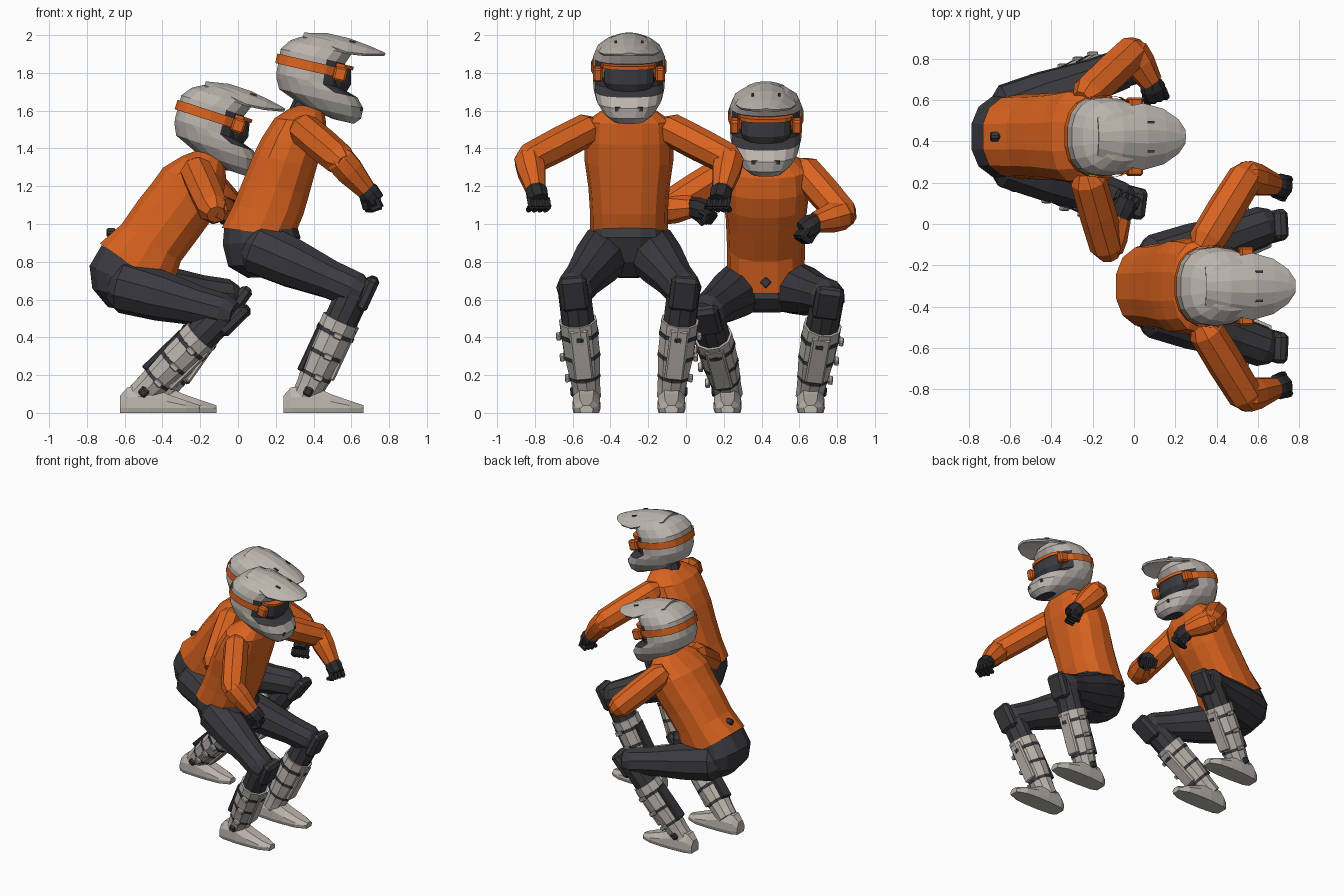
import bpy, bmesh, math
from mathutils import Vector, Matrix

if "Cube" in bpy.data.objects:
    bpy.data.objects.remove(bpy.data.objects["Cube"])


def material(name, rgb):
    m = bpy.data.materials.new(name)
    m.use_nodes = True
    m.diffuse_color = (*rgb, 1)
    m.node_tree.nodes["Principled BSDF"].inputs["Base Color"].default_value = (*rgb, 1)
    return m


ORANGE = material("orange jersey", (0.70, 0.125, 0.014))
GREY = material("warm grey", (0.50, 0.46, 0.42))
DARK = material("charcoal", (0.042, 0.042, 0.05))
BLACK = material("glove black", (0.024, 0.024, 0.028))


def finish(name, bm, mats, matrix=None):
    bmesh.ops.recalc_face_normals(bm, faces=bm.faces)
    mesh = bpy.data.meshes.new(name)
    bm.to_mesh(mesh)
    bm.free()
    for m in mats:
        mesh.materials.append(m)
    obj = bpy.data.objects.new(name, mesh)
    if matrix:
        obj.matrix_world = matrix
    bpy.context.collection.objects.link(obj)
    return obj


def loft(name, rings, mats, matrix=None, dark=None, drop=None, closed=True):
    """Skin a list of point rings; dark(c) picks material 1, drop(c) removes faces."""
    bm = bmesh.new()
    loops = [[bm.verts.new(p) for p in ring] for ring in rings]
    n = len(loops[0])
    for a, b in zip(loops, loops[1:]):
        for i in range(n):
            bm.faces.new((a[i], a[(i + 1) % n], b[(i + 1) % n], b[i]))
    if closed:
        bm.faces.new(loops[0])
        bm.faces.new(loops[-1])
    bm.normal_update()
    if dark:
        for f in bm.faces:
            f.material_index = int(dark(f.calc_center_median()))
    if drop:
        gone = [f for f in bm.faces if drop(f.calc_center_median())]
        bmesh.ops.delete(bm, geom=gone, context="FACES")
    return finish(name, bm, mats, matrix)


def section(back, front, half, y=0, n=14, p=0.8):
    """Rounded cross-section spanning a back and a front (x, z) point."""
    b, f = Vector((back[0], y, back[1])), Vector((front[0], y, front[1]))
    pts = []
    for i in range(n):
        a = math.tau * (i + 0.5) / n
        c, s = math.cos(a), math.sin(a)
        pts.append((b + f) / 2 + (f - b) / 2 * math.copysign(abs(c) ** p, c)
                   + Vector((0, half * math.copysign(abs(s) ** p, s), 0)))
    return pts


def frame(d):
    """Side and forward axes for a limb running along d."""
    side = d.cross(Vector((1, 0, 0.3))).normalized()
    return side, side.cross(d).normalized()


def tube(name, a, b, stations, mat, n=8):
    """Faceted limb; stations are (fraction along, radius)."""
    a, b = Vector(a), Vector(b)
    s, f = frame((b - a).normalized())
    rings = []
    for t, r in stations:
        rings.append([a.lerp(b, t) + r * (s * math.cos(k) + f * math.sin(k))
                      for k in (math.tau * (i + 0.5) / n for i in range(n))])
    return loft(name, rings, [mat])


def block(name, centre, size, mat, rot=None, bevel=0.2):
    bm = bmesh.new()
    bmesh.ops.create_cube(bm, size=1)
    bmesh.ops.scale(bm, vec=size, verts=bm.verts)
    if bevel:
        bmesh.ops.bevel(bm, geom=bm.edges[:], offset=min(size) * bevel, segments=1, affect="EDGES")
    m = Matrix.Translation(centre) @ (rot.to_4x4() if rot else Matrix())
    return finish(name, bm, [mat], m)


def axes(x, y, z):
    return Matrix((x, y, z)).transposed()


def helmet(pre, centre, pitch):
    m = Matrix.Translation(centre) @ Matrix.Rotation(math.radians(pitch), 4, "Y")
    # height, back, front, half width
    levels = [(-.20, .13, .245, .08), (-.165, -.05, .277, .135), (-.11, -.185, .278, .175),
              (-.06, -.21, .235, .188), (-.03, -.218, .14, .19), (.10, -.224, .13, .19),
              (.155, -.185, .15, .17), (.20, -.11, .12, .12), (.218, -.05, .07, .06)]
    loft(pre + "helmet_shell", [section((b, w), (f, w), h, n=18) for w, b, f, h in levels],
         [GREY, DARK], m,
         dark=lambda c: (c.x > .05 and -.06 < c.z < .1) or c.z < -.199)
    # goggles: lens, frame, strap and strap clips
    loft(pre + "goggle_lens", [section((-.02, w), (f, w), h) for w, f, h in
                               ((-.06, .165, .11), (.0, .185, .14), (.09, .165, .14))], [DARK], m)
    loft(pre + "goggle_frame", [section((-.02, w), (.178, w), .148) for w in (.075, .095)],
         [ORANGE], m)
    loft(pre + "goggle_strap", [section((-.236, w), (.15, w), .2, n=18) for w in (.02, .072)],
         [ORANGE], m, drop=lambda c: c.x > .12, closed=False)
    for s in (-1, 1):
        clip = block(pre + "strap_clip", (0, 0, 0), (.07, .05, .075), ORANGE)
        clip.matrix_world = m @ Matrix.Translation((.115, s * .165, .04))
        vent = block(pre + "peak_vent", (0, 0, 0), (.035, .012, .008), DARK, bevel=0)
        vent.matrix_world = m @ Matrix.Translation((.14, s * .07, .222))
        mouth = block(pre + "chin_vent", (0, 0, 0), (.008, .04, .022), DARK, bevel=0)
        mouth.matrix_world = m @ Matrix.Translation((.266, s * .055, -.115))
    # peak: curved plate narrowing to the tip
    bm = bmesh.new()
    rows = []
    for u, half, w, droop in ((-.12, .09, .205, .02), (0, .135, .232, .06), (.12, .158, .232, .075),
                              (.22, .13, .218, .05), (.29, .08, .204, .02), (.322, .03, .197, .005)):
        rows.append([bm.verts.new((u, half * t, w - droop * t * t)) for t in (-1, -.6, -.2, .2, .6, 1)])
    for a, b in zip(rows, rows[1:]):
        for i in range(5):
            bm.faces.new((a[i], a[i + 1], b[i + 1], b[i]))
    peak = finish(pre + "helmet_peak", bm, [GREY], m)
    mod = peak.modifiers.new("thickness", "SOLIDIFY")
    mod.thickness = .014
    mod.offset = 0


def arm(pre, shoulder, elbow, wrist, hand):
    s, e, w, h = map(Vector, (shoulder, elbow, wrist, hand))
    tube(pre + "upper_arm", s, e, [(-.15, .05), (0, .088), (.5, .09), (1, .085), (1.15, .05)], ORANGE)
    tube(pre + "forearm", e, w, [(-.25, .05), (0, .082), (.4, .08), (1.05, .056)], ORANGE)
    # glove: palm, curled fingers and thumb
    d = (h - w).normalized()
    tube(pre + "glove_palm", w - d * .02, w + d * .09, [(0, .045), (.5, .062), (1, .055)], BLACK)
    side = d.cross(Vector((0, 0, 1))).normalized()
    down = side.cross(d).normalized() * -1
    for i in range(4):
        k = w + d * .075 + side * (i - 1.5) * .031
        tube(pre + "finger", k, k + d * .05 + down * .015, [(0, .019), (1, .019)], BLACK, 6)
        k += d * .045 + down * .008
        tube(pre + "fingertip", k, k + down * .055 - d * .02, [(0, .019), (1, .015)], BLACK, 6)
    t = w + d * .04 + down * .04
    tube(pre + "thumb", t, t + d * .05 + down * .03, [(0, .022), (1, .016)], BLACK, 6)


def leg(pre, out, hip, knee, ankle):
    h, k, a = map(Vector, (hip, knee, ankle))
    tube(pre + "thigh", h, k, [(-.12, .09), (0, .145), (.35, .135), (.75, .105), (1, .1), (1.1, .07)], DARK, 10)
    tube(pre + "shin", k, a, [(-.08, .07), (.05, .09), (.5, .09)], DARK, 10)
    up = (k - a).normalized()
    side = Vector((0, 1, 0))
    side = (side - up * side.dot(up)).normalized()
    fwd = side.cross(up)
    rot = axes(fwd, side, up)
    block(pre + "knee_pad", k + fwd * .065 + up * .01, (.07, .15, .19), DARK, rot, .3)
    # boot shaft, calf panel and shin plate
    top = a.lerp(k, .7)
    tube(pre + "boot_shaft", a - up * .04, top, [(0, .075), (.15, .078), (.55, .098), (1, .103)], GREY, 10)
    block(pre + "calf_panel", a.lerp(top, .52) - fwd * .088, (.03, .09, .27), DARK, rot)
    block(pre + "shin_plate", a.lerp(top, .6) + fwd * .085, (.03, .10, .29), GREY, rot, .3)
    block(pre + "shin_badge", a.lerp(top, .82) + fwd * .1, (.006, .03, .025), DARK, rot, 0)
    # straps with outer buckles
    for t, r in ((.22, .086), (.52, .1), (.82, .106)):
        c = a.lerp(top, t)
        tube(pre + "boot_strap", c - up * .011, c + up * .011, [(0, r), (1, r)], DARK, 10)
        block(pre + "buckle", c + side * out * (r + .005) + fwd * .02, (.05, .025, .03), GREY, rot)
    block(pre + "ankle_pivot", a + side * out * .07, (.05, .03, .05), DARK, rot, .35)
    # foot: distance from heel, top, half width
    x0 = a.x - .135
    rings = []
    for x, z, w in ((0, .09, .045), (.04, .135, .065), (.16, .145, .075), (.25, .10, .075), (.35, .065, .068), (.425, .04, .035)):
        rings.append([Vector((x0 + x, a.y + w * s, q)) for s, q in
                      ((-.9, 0), (-1, .025), (-.95, z * .6), (-.5, z), (.5, z), (.95, z * .6), (1, .025), (.9, 0))])
    loft(pre + "boot_foot", rings, [GREY])


def rider(pre, y, torso, pelvis, neck, head, pitch, limbs):
    loft(pre + "jersey", [section(b, f, h, y) for b, f, h in torso], [ORANGE])
    loft(pre + "pelvis", [section(b, f, h, y) for b, f, h in pelvis], [DARK])
    (x, z), (x2, z2) = neck
    tube(pre + "neck", (x, y, z), (x2, y, z2), [(0, .1), (.5, .09), (1, .1)], DARK, 10)
    helmet(pre, (head[0], y, head[1]), pitch)
    for name, out, arm_pts, leg_pts in limbs:
        arm(pre + name, *arm_pts)
        leg(pre + name, out, *leg_pts)


# tall rider: symmetric limbs
Y = -.302
tall = [(name, s,
         [(x, Y + s * w, z) for x, w, z in ((.35, .22, 1.5), (.54, .53, 1.34), (.67, .495, 1.19), (.73, .475, 1.12))],
         [(x, Y + s * w, z) for x, w, z in ((.11, .11, .87), (.62, .29, .65), (.375, .225, .12))])
        for name, s in (("right_", -1), ("left_", 1))]
rider("tall_rider_", Y,
      [((-.09, .98), (.30, .93), .205), ((-.03, 1.1), (.35, 1.05), .207), ((.025, 1.235), (.38, 1.155), .215),
       ((.08, 1.37), (.42, 1.3), .235), ((.125, 1.46), (.455, 1.42), .235), ((.19, 1.56), (.47, 1.53), .225),
       ((.26, 1.605), (.46, 1.59), .15), ((.31, 1.63), (.44, 1.62), .09)],
      [((-.075, 1.0), (.31, 1.01), .195), ((-.085, .89), (.335, .93), .21), ((-.055, .775), (.28, .8), .17),
       ((.05, .715), (.2, .72), .08)],
      ((.35, 1.54), (.41, 1.72)), (.42, 1.78), 13, tall)

# crouching rider: each limb posed on its own
Y = .423
low = [("right_", -1, [(-.22, .21, 1.28), (-.13, -.11, 1.08), (-.07, .03, 1.09), (-.04, .1, 1.07)],
        [(-.6, .31, .67), (-.07, .11, .53), (-.49, .22, .12)]),
       ("left_", 1, [(-.22, .63, 1.28), (-.01, .83, 1.05), (.08, .69, 1.01), (.11, .6, .95)],
        [(-.6, .54, .67), (-.06, .75, .61), (-.405, .66, .12)])]
rider("low_rider_", Y,
      [((-.735, .9), (-.35, .63), .205), ((-.62, 1.0), (-.3, .8), .207), ((-.53, 1.13), (-.21, .92), .212),
       ((-.45, 1.23), (-.13, 1.03), .225), ((-.4, 1.3), (-.08, 1.13), .235), ((-.3, 1.36), (-.06, 1.24), .225),
       ((-.22, 1.39), (-.07, 1.32), .15), ((-.17, 1.405), (-.08, 1.36), .09)],
      [((-.725, .89), (-.375, .67), .195), ((-.79, .78), (-.37, .6), .21), ((-.775, .66), (-.42, .55), .19),
       ((-.69, .56), (-.5, .53), .11)],
      ((-.15, 1.3), (-.12, 1.47)), (-.12, 1.517), 18, low)
tilt = Matrix.Rotation(math.radians(45), 3, "X")
block("waist_tab_front", (-.335, Y, .69), (.03, .045, .045), DARK, tilt)
block("waist_tab_back", (-.672, Y, .955), (.05, .04, .04), DARK, tilt)
